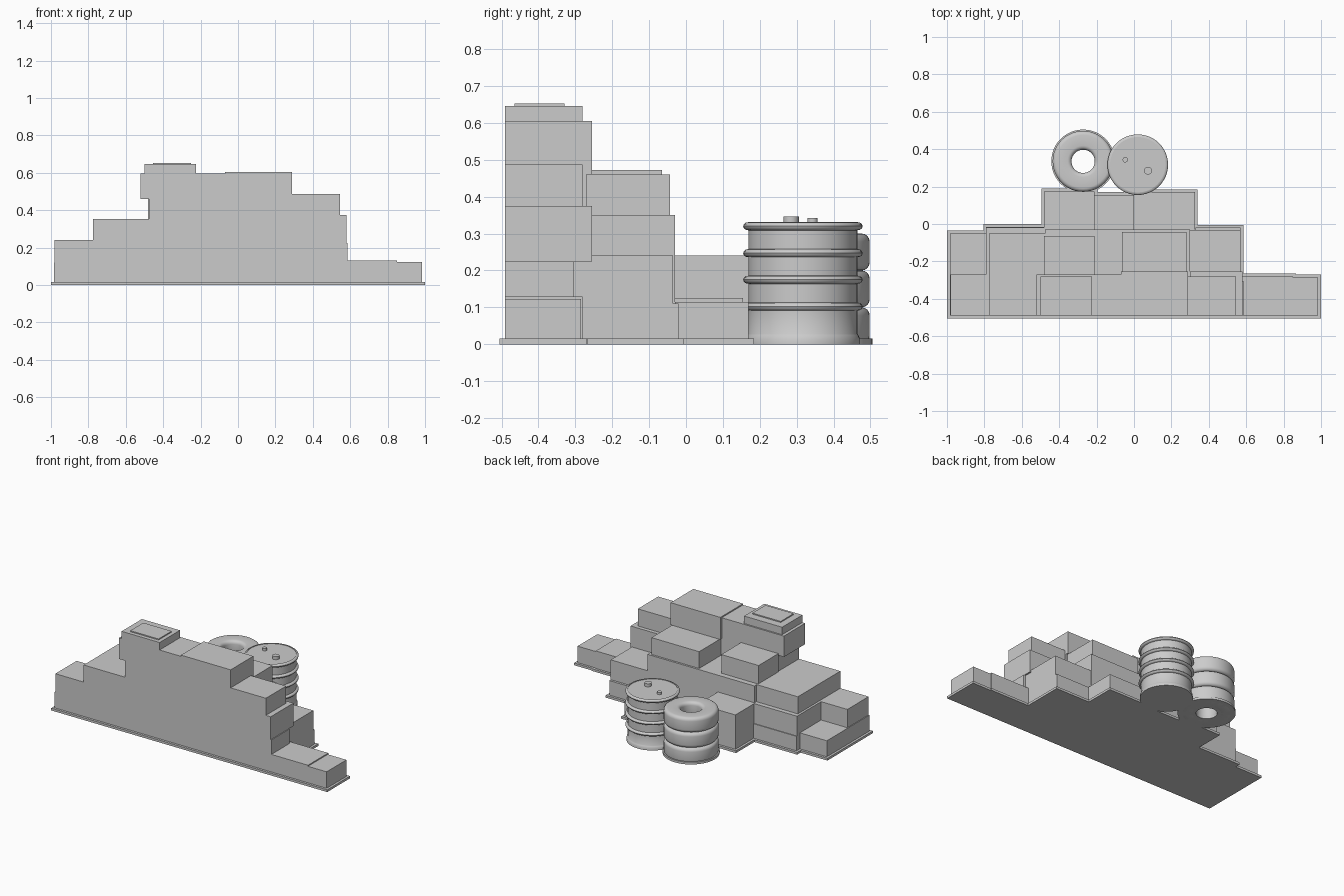
import bpy
import math

cube = bpy.data.objects.get("Cube")
if cube:
    bpy.data.objects.remove(cube, do_unlink=True)

# One plain grey for everything
grey = bpy.data.materials.new("plain_grey")
grey.use_nodes = True
colour = (0.6, 0.6, 0.6, 1)
grey.diffuse_color = colour
grey.node_tree.nodes["Principled BSDF"].inputs["Base Color"].default_value = colour


def make_object(name, verts, faces):
    mesh = bpy.data.meshes.new(name)
    mesh.from_pydata(verts, [], faces)
    mesh.materials.append(grey)
    obj = bpy.data.objects.new(name, mesh)
    bpy.context.collection.objects.link(obj)
    return obj


def box(name, x0, x1, y0, y1, z0, z1):
    corners = [(x, y, z) for x in (x0, x1) for y in (y0, y1) for z in (z0, z1)]
    faces = [(0, 1, 3, 2), (4, 6, 7, 5), (0, 4, 5, 1),
             (2, 3, 7, 6), (0, 2, 6, 4), (1, 5, 7, 3)]
    return make_object(name, corners, faces)


def lathe(name, centre, profile, closed=False, sides=48):
    """Spin a (radius, height) profile; a closed profile makes a ring."""
    cx, cy = centre
    count = len(profile)
    verts = []
    for s in range(sides):
        angle = math.tau * s / sides
        verts += [(cx + r * math.cos(angle), cy + r * math.sin(angle), z)
                  for r, z in profile]
    faces = []
    for s in range(sides):
        here, there = s * count, (s + 1) % sides * count
        for p in range(count if closed else count - 1):
            q = (p + 1) % count
            faces.append((here + p, there + p, there + q, here + q))
    if not closed:
        faces.append([s * count for s in reversed(range(sides))])
        faces.append([s * count + count - 1 for s in range(sides)])
    obj = make_object(name, verts, faces)
    bpy.context.view_layer.objects.active = obj
    obj.select_set(True)
    bpy.ops.object.shade_smooth_by_angle(angle=math.radians(35))
    obj.select_set(False)
    return obj


SKIRT_WIDTH = 0.015
SKIRT_HEIGHT = 0.015


def course(name, z0, z1, blocks):
    """One layer of blocks; layers on the ground also get a thin skirt."""
    for number, (x0, x1, y0, y1) in enumerate(blocks, start=1):
        box(f"{name}_block_{number}", x0, x1, y0, y1, z0, z1)
        if z0 == 0:
            w = SKIRT_WIDTH
            box(f"{name}_skirt_{number}", x0 - w, x1 + w, y0 - w, y1 + w,
                0, SKIRT_HEIGHT)


FRONT = -0.49    # flush front face of the wall
MIDDLE = -0.27   # seam between the first and second rows
BACK = -0.03     # back of the second row

# Ground course
course("ground_right_end", 0, 0.12, [(-0.985, -0.79, FRONT, -0.05)])
course("ground_main", 0, 0.11, [
    (-0.79, -0.48, FRONT, -0.015),
    (-0.48, 0.33, FRONT, BACK),
    (0.33, 0.57, FRONT, -0.02),
])
course("ground_left_inner", 0, 0.13, [(0.57, 0.85, FRONT, -0.28)])
course("ground_left_end", 0, 0.123, [(0.85, 0.985, FRONT, -0.285)])

# Low blocks behind the wall
course("rear_tall", 0, 0.24, [(-0.48, -0.21, BACK, 0.175)])
course("rear_middle", 0, 0.125, [(-0.21, 0, BACK, 0.155)])
course("rear_left", 0, 0.115, [(0, 0.325, BACK, 0.17)])

# Second course
course("second", 0.11, 0.24, [
    (-0.98, -0.78, FRONT, MIDDLE),
    (-0.79, -0.43, FRONT, -0.02),
    (-0.43, 0.3, FRONT, BACK),
    (0.3, 0.57, FRONT, -0.035),
])
course("second_left_front", 0.13, 0.225, [(0.3, 0.585, FRONT, -0.305)])

# Third course
course("third_right", 0.24, 0.352, [(-0.775, -0.475, FRONT, -0.05)])
course("third_middle", 0.24, 0.35, [(-0.475, 0.3, FRONT, BACK)])
course("third_left", 0.225, 0.375, [(0.3, 0.58, FRONT, -0.255)])

# Fourth course
course("fourth_front", 0.35, 0.487, [
    (-0.475, 0.29, FRONT, MIDDLE),
    (0.29, 0.545, FRONT, -0.28),
])
course("fourth_rear_right", 0.35, 0.472, [(-0.48, -0.21, MIDDLE, -0.065)])
course("fourth_rear_left", 0.35, 0.46, [(-0.065, 0.28, MIDDLE, -0.043)])

# Top courses and raised panel
course("fifth", 0.46, 0.597, [(-0.52, -0.07, FRONT, MIDDLE)])
course("fifth_left", 0.46, 0.605, [(-0.07, 0.29, FRONT, -0.255)])
course("summit", 0.597, 0.646, [(-0.5, -0.225, FRONT, -0.28)])
course("summit_panel", 0.646, 0.653, [(-0.455, -0.25, -0.465, -0.33)])


# Barrel with rounded hoops
BARREL = (0.02, 0.317)
BODY, HOOP, HALF = 0.148, 0.162, 0.011
profile = [(0.155, 0), (0.155, 0.014), (0.15, 0.025), (BODY, 0.028)]
for height in (0.102, 0.175, 0.247, 0.32):
    for step in range(7):
        angle = math.pi * (step / 6 - 0.5)
        profile.append((BODY + (HOOP - BODY) * math.cos(angle),
                        height + HALF * math.sin(angle)))
profile += [(BODY, 0.327)]
lathe("barrel", BARREL, profile)

# Two bungs on the barrel lid
for name, x, y, radius, top in (("large_bung", 0.075, 0.285, 0.021, 0.347),
                                ("small_bung", -0.047, 0.343, 0.014, 0.342)):
    lathe(name, (x, y), [(radius, 0.325), (radius, top)], sides=20)


# Stack of three rounded tyres on a ring-shaped skirt
TYRES = (-0.272, 0.335)
OUTER, INNER, TALL = 0.163, 0.062, 0.1


def tyre_profile(base):
    points = []
    for radius, z, start in ((OUTER - 0.022, base + 0.022, -90),
                             (OUTER - 0.022, base + TALL - 0.022, 0),
                             (INNER + 0.022, base + TALL - 0.022, 90),
                             (INNER + 0.022, base + 0.022, 180)):
        for step in range(5):
            angle = math.radians(start + 90 * step / 4)
            points.append((radius + 0.022 * math.cos(angle),
                           z + 0.022 * math.sin(angle)))
    return points


for level, name in enumerate(("lower", "middle", "upper")):
    lathe(f"{name}_tyre", TYRES, tyre_profile(level * TALL), closed=True)
lathe("tyre_skirt", TYRES, [(INNER, 0), (0.17, 0), (0.17, SKIRT_HEIGHT),
                            (INNER, SKIRT_HEIGHT)], closed=True)
